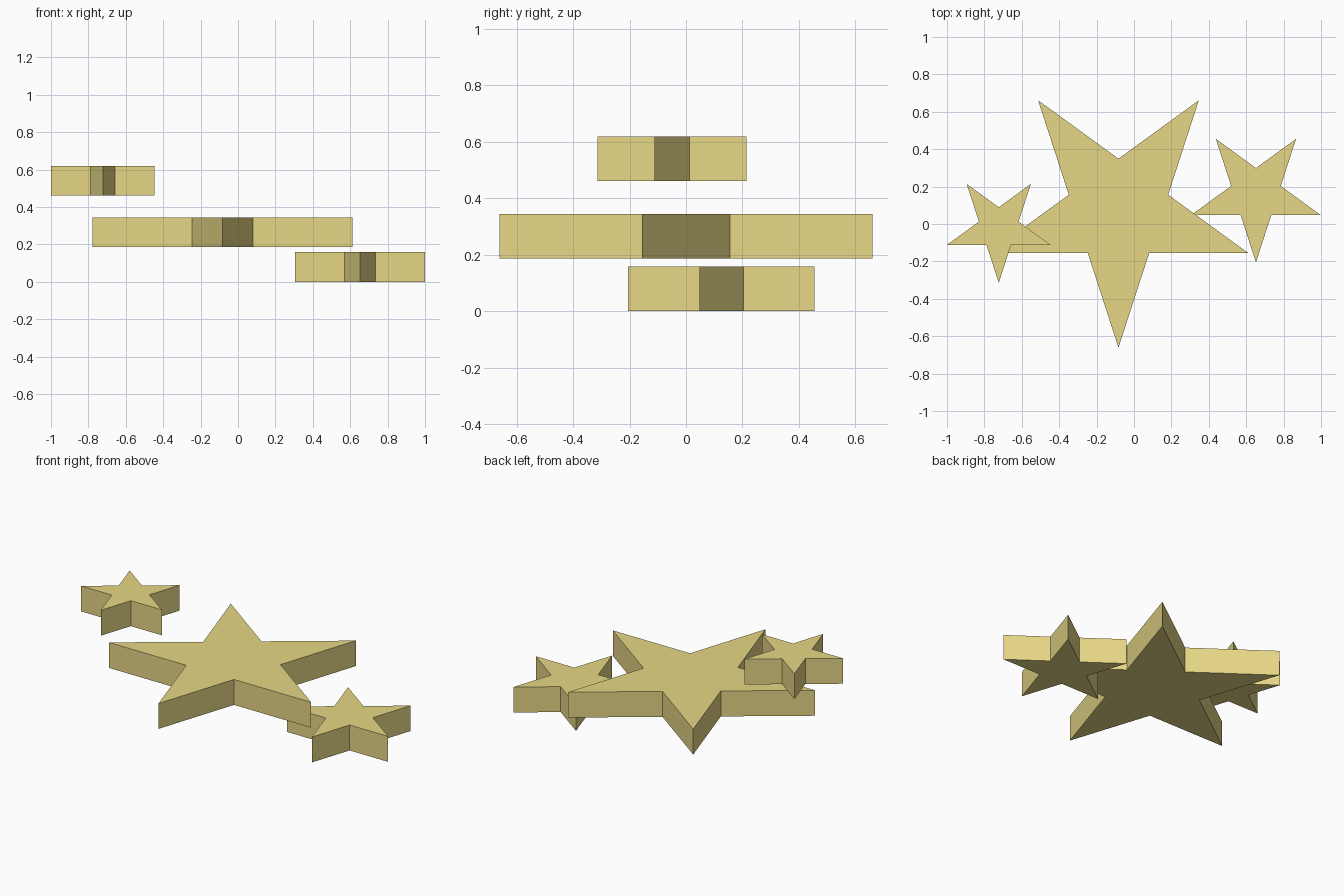
import bpy, bmesh
from math import sin, cos, pi

if "Cube" in bpy.data.objects:
    bpy.data.objects.remove(bpy.data.objects["Cube"])

gold = bpy.data.materials.new("pale_gold")
gold.diffuse_color = (0.8, 0.68, 0.24, 1)
gold.use_nodes = True
gold.node_tree.nodes["Principled BSDF"].inputs["Base Color"].default_value = gold.diffuse_color
THICK = 0.158
INNER = 0.382  # pentagram ratio: opposite edges line up


def star(name, x, y, z, radius):
    """Flat five-pointed star with one tip towards the front."""
    bm = bmesh.new()
    ring = []
    for i in range(10):
        r = radius * (INNER if i % 2 else 1)
        a = -pi / 2 + i * pi / 5
        ring.append(bm.verts.new((r * cos(a), r * sin(a), 0)))
    base = bm.faces.new(ring)
    top = bmesh.ops.extrude_face_region(bm, geom=[base], use_keep_orig=True)
    verts = [v for v in top["geom"] if isinstance(v, bmesh.types.BMVert)]
    bmesh.ops.translate(bm, verts=verts, vec=(0, 0, THICK))
    bmesh.ops.recalc_face_normals(bm, faces=bm.faces)
    mesh = bpy.data.meshes.new(name)
    bm.to_mesh(mesh)
    bm.free()
    mesh.materials.append(gold)
    obj = bpy.data.objects.new(name, mesh)
    obj.location = (x, y, z)
    bpy.context.collection.objects.link(obj)


# Three stars rising from right to left
star("low_star", 0.652, 0.16, 0, 0.365)
star("large_star", -0.083, 0.07, 0.186, 0.731)
star("high_star", -0.723, -0.022, 0.461, 0.292)
